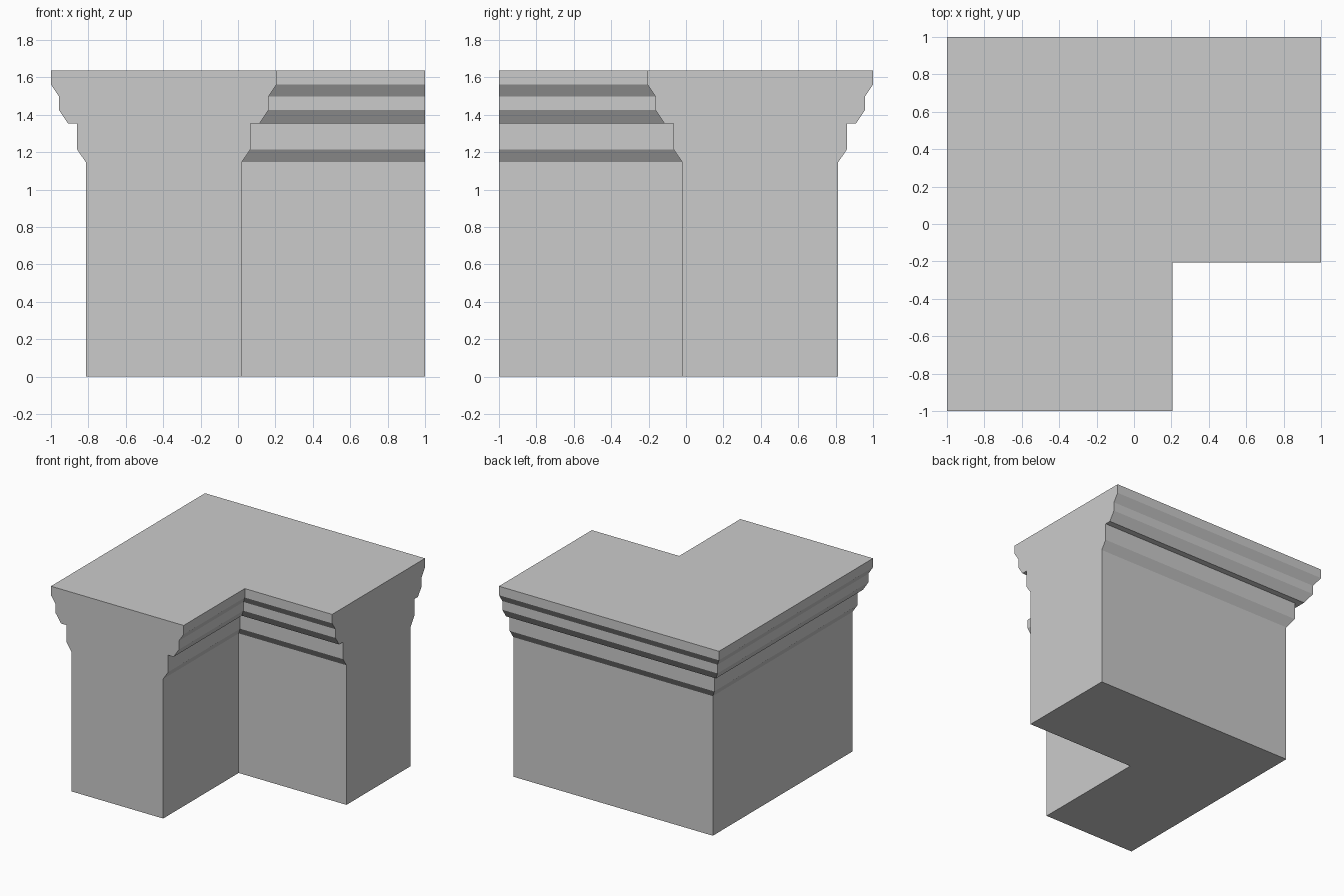
import bpy
import bmesh

if "Cube" in bpy.data.objects:
    bpy.data.objects.remove(bpy.data.objects["Cube"])

# Moulding profile: (inset from the top edge, height), bottom to top
PROFILE = [
    (0.186, 0.0), (0.186, 1.147), (0.140, 1.215), (0.140, 1.354),
    (0.091, 1.354), (0.043, 1.426), (0.043, 1.498), (0.0, 1.562), (0.0, 1.636),
]
OUTER, INNER = 1.0, 0.206   # outer and inner faces of the L at the top edge


def l_ring(bm, inset, z):
    """One L-shaped section; the two wall ends stay flush at y = -1 and x = 1."""
    a, b = OUTER - inset, INNER - inset
    plan = [(-a, -1), (b, -1), (b, -b), (1, -b), (1, a), (-a, a)]
    return [bm.verts.new((x, y, z)) for x, y in plan]


bm = bmesh.new()
rings = [l_ring(bm, d, z) for d, z in PROFILE]

# Moulded wall faces swept around the outer and inner corners
for low, high in zip(rings, rings[1:]):
    for i in (1, 2, 4, 5):
        j = (i + 1) % 6
        bm.faces.new((low[i], low[j], high[j], high[i]))

# Flat wall ends showing the profile
for i in (0, 3):
    bm.faces.new([r[i] for r in rings] + [r[i + 1] for r in reversed(rings)])

# Underside and top
bm.faces.new(rings[0][::-1])
bm.faces.new(rings[-1])

bmesh.ops.recalc_face_normals(bm, faces=bm.faces)
mesh = bpy.data.meshes.new("corner_wall_with_cornice")
bm.to_mesh(mesh)
bm.free()
wall = bpy.data.objects.new("corner_wall_with_cornice", mesh)
bpy.context.collection.objects.link(wall)
